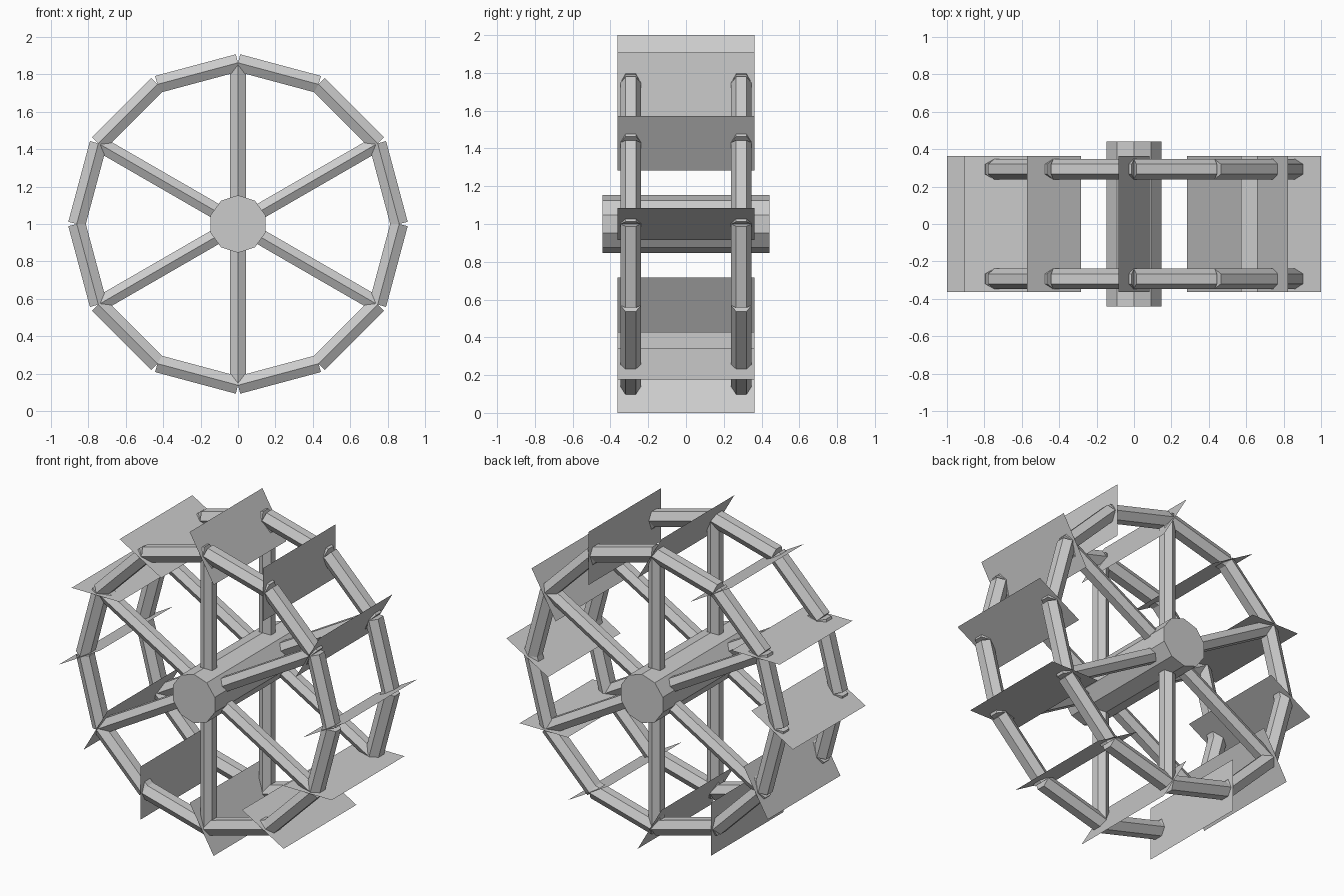
import bpy
import math
from mathutils import Matrix, Vector

COUNT = 12
RIM_RADIUS = 0.862
SIDE_Y = 0.293
CENTRE = Vector((0, 0, 1))

cube = bpy.data.objects.get("Cube")
if cube:
    bpy.data.objects.remove(cube, do_unlink=True)

grey = bpy.data.materials.new("plain_grey")
grey.use_nodes = True
colour = (0.6, 0.6, 0.6, 1)
grey.diffuse_color = colour
grey.node_tree.nodes["Principled BSDF"].inputs["Base Color"].default_value = colour


def finish(name):
    obj = bpy.context.object
    obj.name = name
    obj.data.materials.append(grey)
    return obj


def polar(radius, angle, y=0):
    """Point on the wheel, measured from its axle."""
    return CENTRE + Vector((radius * math.cos(angle), y, radius * math.sin(angle)))


def beam(name, start, end, radius, sides=6):
    """Prism between two points, with one edge facing the front."""
    along = (end - start).normalized()
    front = Vector((0, 1, 0)) if abs(along.y) < 0.5 else Vector((0, 0, 1))
    bpy.ops.mesh.primitive_cylinder_add(vertices=sides, radius=radius, depth=(end - start).length)
    obj = finish(name)
    turn = Matrix((front.cross(along), front, along)).transposed()
    obj.matrix_world = Matrix.Translation((start + end) / 2) @ turn.to_4x4()


# Axle hub
beam("hub", CENTRE - Vector((0, 0.441, 0)), CENTRE + Vector((0, 0.441, 0)), 0.154, 10)

# Rim beams and spokes on both sides
step = math.tau / COUNT
for side, y in (("front", -SIDE_Y), ("back", SIDE_Y)):
    for i in range(COUNT):
        a = i * step
        beam(f"{side}_rim_beam", polar(RIM_RADIUS, a, y), polar(RIM_RADIUS, a + step, y), 0.054)
        if i % 2:
            beam(f"{side}_spoke", polar(0.1, a, y), polar(RIM_RADIUS - 0.01, a, y), 0.048)

# Thin paddles, each tilted from the radial direction
for i in range(COUNT):
    a = i * step
    bpy.ops.mesh.primitive_plane_add(size=1, location=polar(0.855, a))
    paddle = finish("paddle")
    paddle.scale = (0.335, 0.726, 1)
    paddle.rotation_euler.y = -(a + step)
